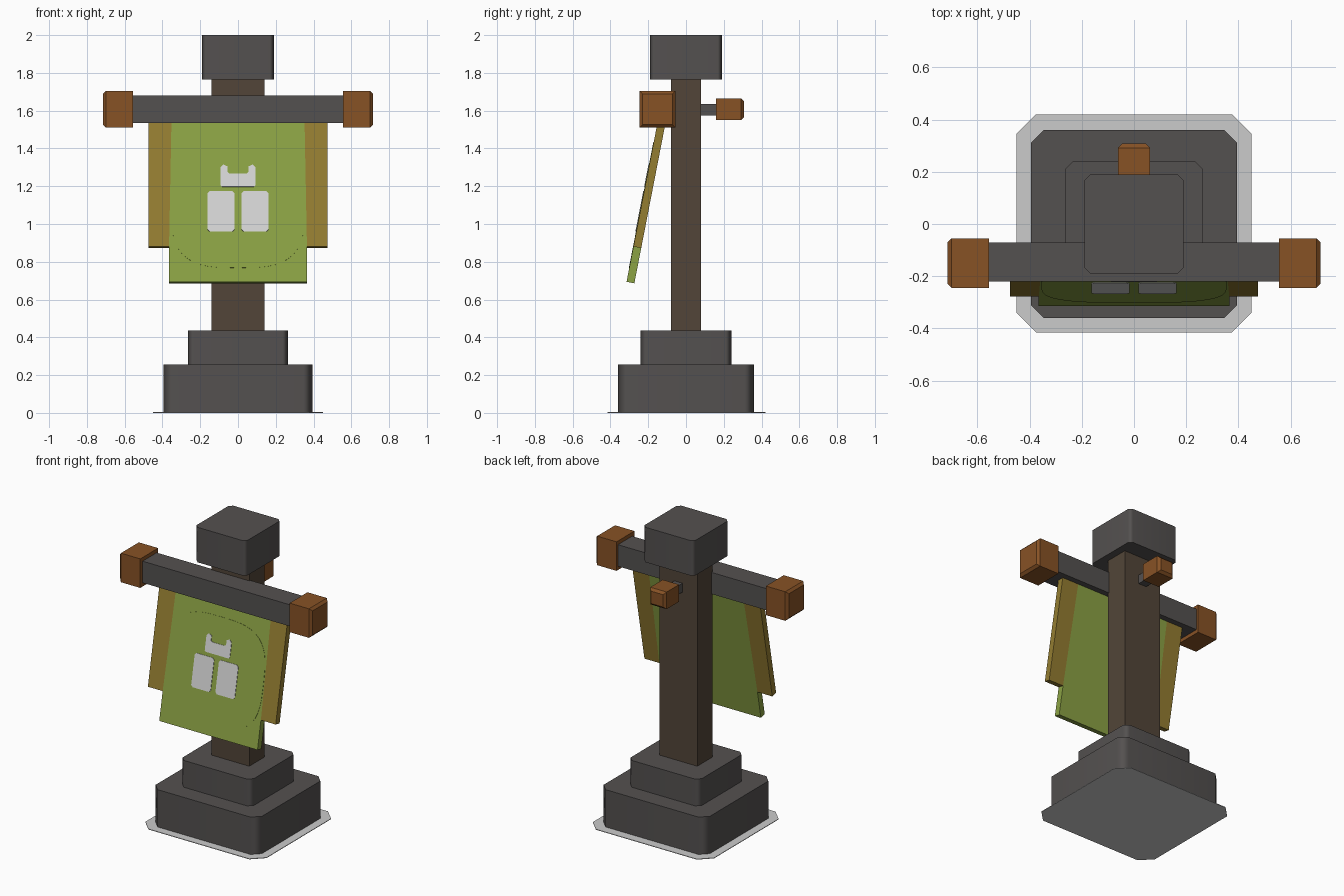
import bpy, bmesh, math
from mathutils import Vector, Matrix

if "Cube" in bpy.data.objects:
    bpy.data.objects.remove(bpy.data.objects["Cube"], do_unlink=True)


def material(name, rgb):
    """Make a flat material from 0-255 display colour."""
    lin = [((c / 255 + 0.055) / 1.055) ** 2.4 for c in rgb] + [1]
    m = bpy.data.materials.new(name)
    m.use_nodes = True
    m.diffuse_color = lin
    m.node_tree.nodes["Principled BSDF"].inputs["Base Color"].default_value = lin
    return m


STONE = material("dark stone", (84, 81, 80))
WOOD = material("dark wood", (82, 69, 56))
COPPER = material("orange wood", (135, 82, 37))
GREEN = material("green cloth", (139, 162, 68))
OCHRE = material("ochre cloth", (148, 125, 49))
PALE = material("pale grey paint", (213, 213, 213))
SLAB = material("light grey slab", (203, 203, 203))


def finish(bm, name, mat, matrix=None):
    bmesh.ops.recalc_face_normals(bm, faces=bm.faces)
    me = bpy.data.meshes.new(name)
    bm.to_mesh(me)
    bm.free()
    me.materials.append(mat)
    ob = bpy.data.objects.new(name, me)
    bpy.context.collection.objects.link(ob)
    if matrix:
        ob.matrix_world = matrix
    return ob


def box(name, mat, lo, hi, bevel=0, pick=None):
    """Box between two corners; bevels the edges that pick accepts."""
    bm = bmesh.new()
    bmesh.ops.create_cube(bm, size=1)
    lo, hi = Vector(lo), Vector(hi)
    for v in bm.verts:
        v.co = Vector([a + (c + 0.5) * (b - a) for a, b, c in zip(lo, hi, v.co)])
    if bevel:
        edges = [e for e in bm.edges if pick(e.verts[0].co, e.verts[1].co)]
        bmesh.ops.bevel(bm, geom=edges, offset=bevel, segments=1, affect='EDGES')
    return finish(bm, name, mat)


def upright(a, b):
    return abs(a.z - b.z) > 0.001


def block(name, mat, hx, hy, z0, z1, bevel):
    """Centred block with softened vertical corners."""
    ob = box(name, mat, (-hx, -hy, z0), (hx, hy, z1), bevel, upright)
    for p in ob.data.polygons:
        p.use_smooth = True
    ob.data.set_sharp_from_angle(angle=math.radians(50))
    ob.modifiers.new("flat faces", 'WEIGHTED_NORMAL').keep_sharp = True
    return ob


def sheet(name, mat, pts, front, back, matrix):
    """Prism of an x-z outline between two local depths."""
    bm = bmesh.new()
    face = bm.faces.new([bm.verts.new((x, front, z)) for x, z in pts])
    ext = bmesh.ops.extrude_face_region(bm, geom=[face])
    moved = [g for g in ext["geom"] if isinstance(g, bmesh.types.BMVert)]
    bmesh.ops.translate(bm, verts=moved, vec=(0, back - front, 0))
    return finish(bm, name, mat, matrix)


# Ground slab and stepped plinth
box("ground_slab", SLAB, (-0.45, -0.415, 0), (0.45, 0.42, 0.004), 0.075, upright)
block("plinth_lower", STONE, 0.395, 0.36, 0.001, 0.255, 0.05)
block("plinth_upper", STONE, 0.265, 0.24, 0.25, 0.435, 0.03)

# Post and its cap
box("post", WOOD, (-0.14, -0.08, 0.43), (0.14, 0.08, 1.77))
block("post_cap", STONE, 0.19, 0.19, 1.765, 2.0, 0.022)

# Crossbar with end caps
box("crossbar", STONE, (-0.57, -0.22, 1.535), (0.57, -0.07, 1.68))
for side, s in (("left", 1), ("right", -1)):
    x0, x1 = sorted((s * 0.555, s * 0.715))
    box("crossbar_cap_" + side, COPPER, (x0, -0.245, 1.51), (x1, -0.055, 1.705),
        0.016, lambda a, b: min(a.x * s, b.x * s) > 0.7)

# Rear peg with its knob
box("rear_peg", STONE, (-0.03, 0.07, 1.575), (0.03, 0.17, 1.635))
box("rear_knob", COPPER, (-0.061, 0.16, 1.55), (0.061, 0.308, 1.665),
    0.016, lambda a, b: min(a.y, b.y) > 0.3)

# Hanging banner, leaning out at the bottom
tilt = Matrix.Translation((0, -0.294, 0.69)) @ Matrix.Rotation(math.radians(-11), 4, 'X')
T, TOP = 0.021, 0.88
sheet("banner_centre", GREEN,
      [(-0.365, 0), (0.365, 0), (0.365, 0.19), (0.352, TOP), (-0.352, TOP), (-0.365, 0.19)],
      -T, T, tilt)
for side, s in (("left", 1), ("right", -1)):
    sheet("banner_edge_" + side, OCHRE,
          [(s * 0.365, 0.19), (s * 0.475, 0.19), (s * 0.475, TOP), (s * 0.352, TOP)],
          -T, T, tilt)

# Rounded panel on the cloth
oval = []
for i in range(48):
    a = math.tau * i / 48
    c, d = math.cos(a), math.sin(a)
    oval.append((0.355 * math.copysign(abs(c) ** 0.62, c),
                 0.415 + 0.34 * math.copysign(abs(d) ** 0.62, d)))
sheet("banner_panel", GREEN, oval, -T - 0.002, -T + 0.001, tilt)

# Pale painted patches: two rectangles and a notched piece
FRONT = -T - 0.005
for side, s in (("left", 1), ("right", -1)):
    x0, x1, z0, z1, c = 0.018, 0.162, 0.27, 0.488, 0.012
    pts = [(x0 + c, z0), (x1 - c, z0), (x1, z0 + c), (x1, z1 - c),
           (x1 - c, z1), (x0 + c, z1), (x0, z1 - c), (x0, z0 + c)]
    sheet("patch_" + side, PALE, [(s * x, z) for x, z in pts], FRONT, -T, tilt)
half = [(0.085, 0.512), (0.093, 0.52), (0.093, 0.615), (0.078, 0.632),
        (0.056, 0.622), (0.056, 0.592), (0.046, 0.584)]
sheet("patch_notched", PALE, half + [(-x, z) for x, z in reversed(half)], FRONT, -T, tilt)
